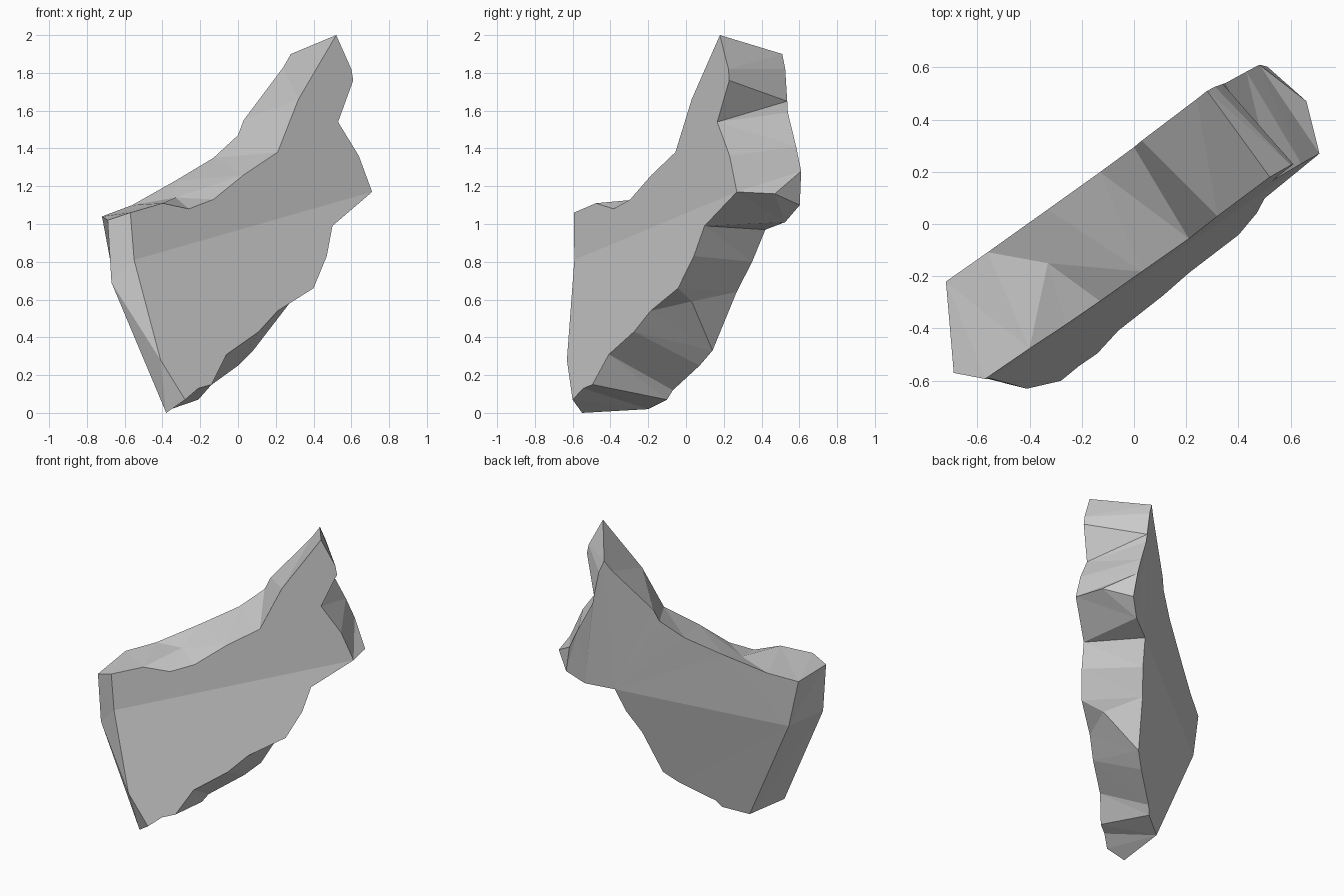
import bpy, bmesh

if "Cube" in bpy.data.objects:
    bpy.data.objects.remove(bpy.data.objects["Cube"])

# Outlines (x, z) of the two broad faces, clockwise from the top left
FRONT = [(-.57, 1.06), (-.40, 1.11), (-.26, 1.08), (-.13, 1.13), (.03, 1.26), (.21, 1.38),
         (.32, 1.66), (.52, 2.0), (.60, 1.82), (.61, 1.76), (.53, 1.54), (.64, 1.36),
         (.71, 1.17), (.50, .99), (.47, .83), (.40, .66), (.21, .54), (.11, .43),
         (-.06, .31), (-.14, .15), (-.21, .13), (-.28, .07), (-.41, .28), (-.55, .81)]
BACK = [(-.72, 1.04), (-.56, 1.10), (-.33, 1.23), (-.13, 1.35), (0, 1.47), (.03, 1.55),
        (.24, 1.83), (.28, 1.90), (.31, 1.82), (.34, 1.65), (.35, 1.59), (.43, 1.41),
        (.48, 1.28), (.51, 1.10), (.42, 1.01), (.26, .97), (.22, .80), (.154, .64),
        (.08, .33), (0, .25), (-.18, .12), (-.21, .07), (-.355, .02), (-.66, .72)]

bm = bmesh.new()


def folded(profile, upper, lower):
    """Lift a profile onto a face made of two planes y = a*x + b*z + c."""
    def y(x, z):
        return min(a * x + b * z + c for a, b, c in (upper, lower))
    return [bm.verts.new((x, y(x, z), z)) for x, z in profile]


def zip_chains(a, b):
    """Fill the strip between two vertex chains, taking the shorter diagonal."""
    i = j = 0
    while i < len(a) - 1 or j < len(b) - 1:
        step_a = j == len(b) - 1 or (i < len(a) - 1 and
                 (a[i + 1].co - b[j].co).length < (a[i].co - b[j + 1].co).length)
        if step_a:
            bm.faces.new((a[i], a[i + 1], b[j]))
            i += 1
        else:
            bm.faces.new((a[i], b[j + 1], b[j]))
            j += 1


f = folded(FRONT, (.67, .045, -.259), (.615, .238, -.445))
b = folded(BACK, (.68, .058, .209), (.589, .271, .004))

# Broad faces, each creased across the middle
broad = [bm.faces.new(p) for p in (f[:13] + [f[23]], f[12:], b[:16] + [b[23]], b[15:])]

# Extra points on the rim: left corner edge, dip on top, right tip, lower ledge
corner = [bm.verts.new(p) for p in ((-.69, -.57, 1.02), (-.67, -.565, .69), (-.38, -.55, 0))]
dip, tip, ledge = [bm.verts.new(p) for p in
                   ((-.33, -.15, 1.14), (.66, .47, 1.16), (.28, .03, .59))]
for p, q in ((1, 2), (2, 3), (3, 4)):
    bm.faces.new((f[p], f[q], dip))
bm.faces.new((f[15], f[16], ledge))

# Rim strips: top, right, bottom, then the two left facets
zip_chains([corner[0], f[0], f[1], dip] + f[4:8], b[:8])
zip_chains(f[7:13] + [tip], b[7:14])
zip_chains([tip] + f[12:16] + [ledge] + f[16:22] + [corner[2]], b[13:23])
zip_chains([f[0], f[23], f[22], f[21]], corner)
zip_chains(corner, [b[0], b[23], b[22]])

bmesh.ops.triangulate(bm, faces=broad)
bmesh.ops.recalc_face_normals(bm, faces=bm.faces[:])
mesh = bpy.data.meshes.new("rock_shard")
bm.to_mesh(mesh)
bm.free()
bpy.context.collection.objects.link(bpy.data.objects.new("rock_shard", mesh))
